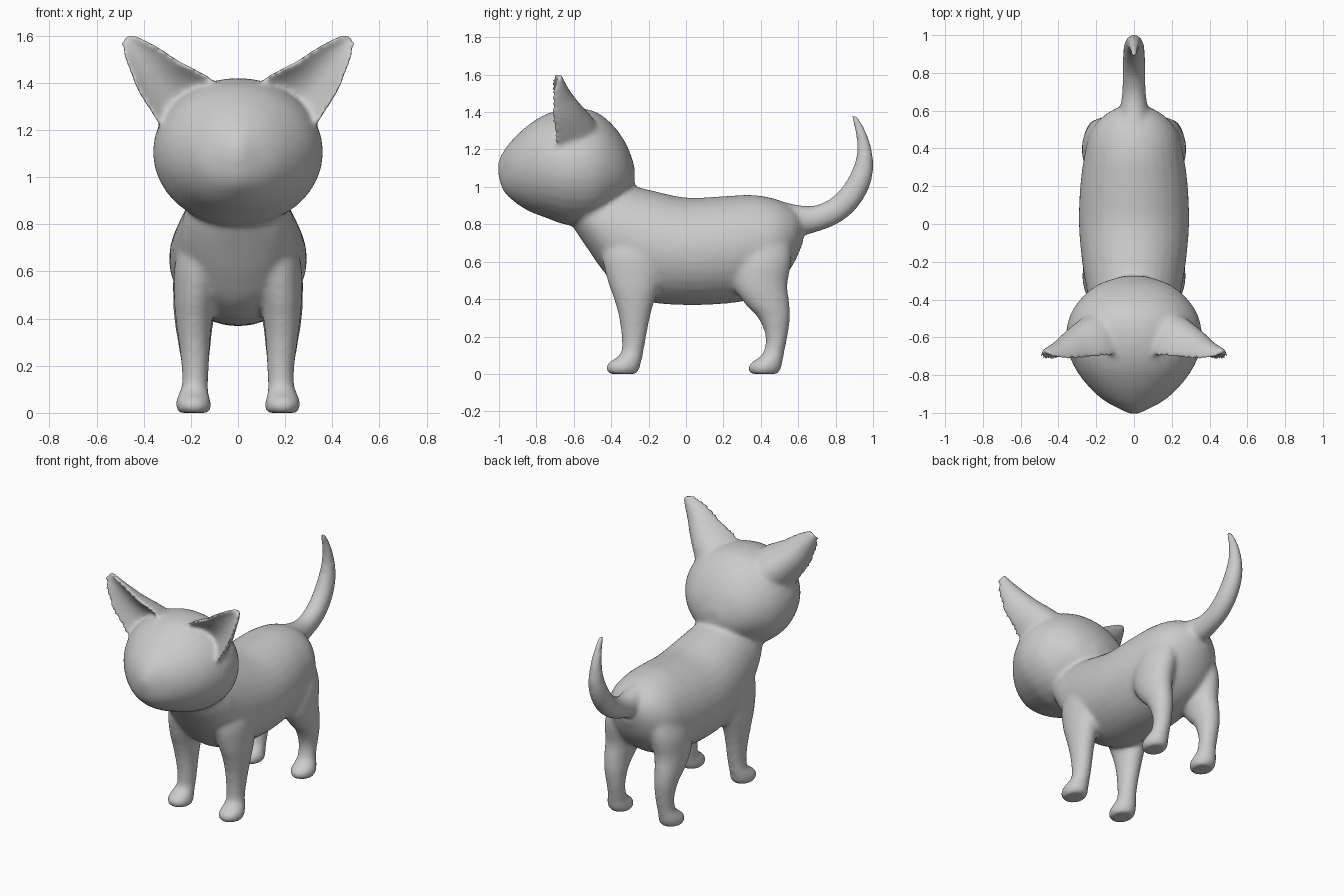
import bpy, bmesh
from math import sin, cos, pi
from mathutils import Vector

SIDES = 32
bm = bmesh.new()


def smooth(st, n=5):
    """Catmull-Rom interpolation of station tuples."""
    out = []
    for i in range(len(st) - 1):
        p0, p1, p2, p3 = st[max(i - 1, 0)], st[i], st[i + 1], st[min(i + 2, len(st) - 1)]
        for k in range(n):
            t = k / n
            out.append(tuple(
                b + 0.5 * t * (c - a + t * (2 * a - 5 * b + 4 * c - d + t * (3 * (b - c) + d - a)))
                for a, b, c, d in zip(p0, p1, p2, p3)))
    return out + [st[-1]]


def loft(stations, point, side=1):
    """Skin closed rings; point(station, cos, sin) gives each ring vertex."""
    rings = []
    for s in smooth(stations):
        ring = []
        for j in range(SIDES):
            a = 2 * pi * j / SIDES
            x, y, z = point(s, cos(a), sin(a))
            ring.append(bm.verts.new((x * side, y, z)))
        rings.append(ring)
    for r, q in zip(rings, rings[1:]):
        for j in range(SIDES):
            k = (j + 1) % SIDES
            bm.faces.new((r[j], r[k], q[k], q[j]))
    bm.faces.new(rings[0])
    bm.faces.new(rings[-1])


def along_y(s, c, n):      # y, top, bottom, half width
    y, top, bot, w = s
    return w * c, y, (top + bot) / 2 + (top - bot) / 2 * n


def along_z(s, c, n):      # z, front, back, inner x, outer x
    z, f, b, i, o = s
    return (i + o) / 2 + (o - i) / 2 * c, (f + b) / 2 + (b - f) / 2 * n, z


def ear_section(s, c, n):  # x, z, front y, half width, depth: hollow at the front
    x, z, f, a, d = s
    v = d * n if n > 0 else 0.4 * d * n * n
    return x + 0.79 * a * c, f + v, z - 0.62 * a * c


# Torso
loft([(-.60, .95, .78, .12), (-.54, 1.0, .69, .19), (-.45, 1.02, .56, .23),
      (-.35, 1.02, .45, .25), (-.2, .985, .385, .275), (0, .943, .368, .292),
      (.2, .95, .375, .285), (.35, .957, .40, .265), (.48, .935, .47, .235),
      (.57, .89, .58, .165), (.625, .84, .70, .07)], along_y)

# Head
loft([(-1.005, 1.13, 1.07, .02), (-.98, 1.185, .985, .075), (-.93, 1.25, .93, .165),
      (-.85, 1.325, .875, .25), (-.75, 1.388, .835, .32), (-.63, 1.42, .795, .36),
      (-.5, 1.408, .80, .345), (-.4, 1.34, .86, .285), (-.32, 1.23, .93, .19),
      (-.275, 1.11, 1.0, .06)], along_y)

front_leg = [(0, -.41, -.265, .125, .25), (.02, -.428, -.25, .115, .262),
             (.055, -.42, -.242, .117, .262), (.085, -.375, -.233, .125, .25),
             (.12, -.345, -.227, .127, .238), (.2, -.345, -.212, .123, .24),
             (.3, -.358, -.193, .118, .252), (.4, -.385, -.165, .108, .265),
             (.5, -.42, -.13, .09, .272), (.65, -.45, -.1, .06, .265),
             (.8, -.42, -.15, .05, .2)]
hind_leg = [(0, .35, .49, .125, .25), (.02, .333, .505, .115, .262),
            (.055, .342, .515, .117, .262), (.085, .385, .52, .125, .25),
            (.12, .415, .527, .127, .238), (.2, .425, .543, .123, .24),
            (.3, .385, .557, .115, .255), (.38, .31, .553, .105, .268),
            (.48, .25, .543, .085, .275), (.62, .24, .565, .06, .268),
            (.8, .3, .55, .05, .2)]
ear = [(.17, 1.25, -.69, .15, .23), (.235, 1.335, -.705, .145, .22),
       (.33, 1.422, -.722, .112, .165), (.392, 1.495, -.722, .084, .11),
       (.447, 1.558, -.716, .052, .07), (.478, 1.598, -.70, .025, .04)]

# Mirrored legs and ears
for side in (1, -1):
    loft(front_leg, along_z, side)
    loft(hind_leg, along_z, side)
    loft(ear, ear_section, side)

# Tail: y, z, radius, and direction of travel
path = [(.48, .83, .10), (.6, .82, .083), (.7, .832, .07), (.8, .875, .068),
        (.88, .95, .066), (.935, 1.05, .06), (.955, 1.15, .047),
        (.945, 1.25, .034), (.92, 1.33, .024), (.893, 1.385, .014)]
tail = []
for i, (y, z, r) in enumerate(path):
    p, q = path[max(i - 1, 0)], path[min(i + 1, len(path) - 1)]
    d = Vector((q[0] - p[0], q[1] - p[1])).normalized()
    tail.append((y, z, r, d.x, d.y))
loft(tail, lambda s, c, n: (.9 * s[2] * c, s[0] - s[4] * s[2] * n, s[1] + s[3] * s[2] * n))

# One continuous skin, fused and softened
bmesh.ops.recalc_face_normals(bm, faces=bm.faces)
mesh = bpy.data.meshes.new("animal_body")
bm.to_mesh(mesh)
bm.free()
body = bpy.data.objects.new("animal_body", mesh)
bpy.context.collection.objects.link(body)
fuse = body.modifiers.new("fuse", 'REMESH')
fuse.mode = 'VOXEL'
fuse.voxel_size = 0.013
fuse.use_smooth_shade = True
soft = body.modifiers.new("soften", 'SMOOTH')
soft.factor = 0.5
soft.iterations = 12
